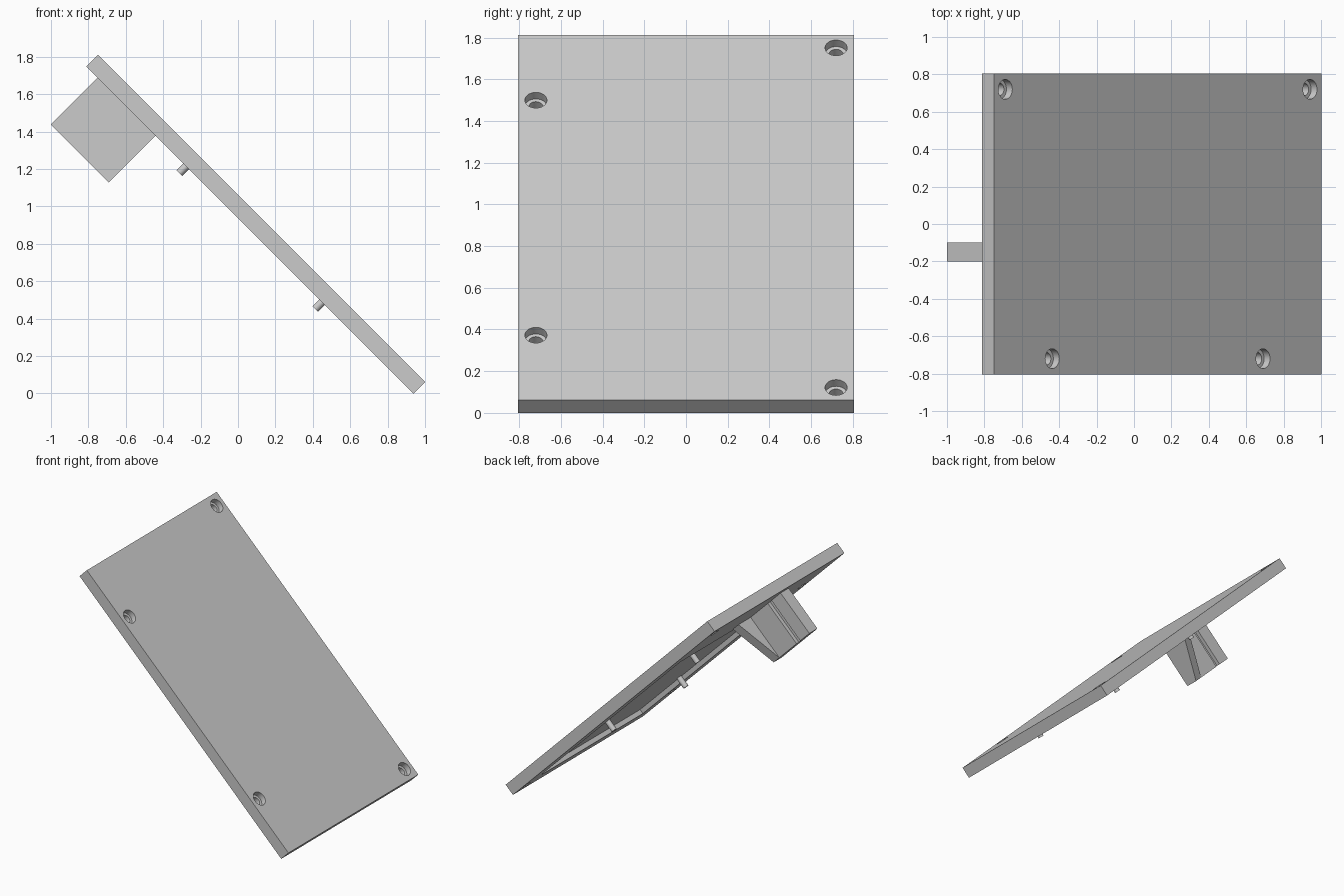
import bpy, bmesh
from mathutils import Matrix, Vector

cube = bpy.data.objects.get("Cube")
if cube:
    bpy.data.objects.remove(cube, do_unlink=True)

# Local frame: x runs down the slope, z is the panel normal
TILT = Matrix.Translation((0.095, 0, 0.905)) @ Matrix.Rotation(0.785398, 4, 'Y')
LENGTH, WIDTH, THICK = 2.475, 1.61, 0.089
UNDER = -THICK / 2

grey = bpy.data.materials.new("light grey")
grey.use_nodes = True
grey.diffuse_color = (0.6, 0.6, 0.6, 1)
grey.node_tree.nodes["Principled BSDF"].inputs["Base Color"].default_value = grey.diffuse_color


def finish(name, bm):
    bmesh.ops.recalc_face_normals(bm, faces=bm.faces)
    mesh = bpy.data.meshes.new(name)
    bm.to_mesh(mesh)
    bm.free()
    obj = bpy.data.objects.new(name, mesh)
    mesh.materials.append(grey)
    obj.matrix_world = TILT
    bpy.context.collection.objects.link(obj)
    return obj


def box(name, size, centre):
    bm = bmesh.new()
    bmesh.ops.create_cube(bm, size=1, matrix=Matrix.Translation(centre) @ Matrix.Diagonal((*size, 1)))
    return finish(name, bm)


def cylinder(name, radius, x, y, z0, z1):
    bm = bmesh.new()
    bmesh.ops.create_cone(bm, cap_ends=True, segments=32, radius1=radius, radius2=radius,
                          depth=z1 - z0, matrix=Matrix.Translation((x, y, (z0 + z1) / 2)))
    return finish(name, bm)


def prism(name, points, offset):
    bm = bmesh.new()
    face = bm.faces.new([bm.verts.new(p) for p in points])
    extruded = bmesh.ops.extrude_face_region(bm, geom=[face])["geom"]
    bmesh.ops.translate(bm, vec=Vector(offset),
                        verts=[v for v in extruded if isinstance(v, bmesh.types.BMVert)])
    return finish(name, bm)


def smooth(obj):
    bpy.ops.object.select_all(action='DESELECT')
    obj.select_set(True)
    bpy.context.view_layer.objects.active = obj
    bpy.ops.object.shade_smooth_by_angle(angle=0.6)


def cut(obj, cutter):
    mod = obj.modifiers.new("cut", 'BOOLEAN')
    mod.operation, mod.solver, mod.object = 'DIFFERENCE', 'EXACT', cutter
    bpy.context.view_layer.objects.active = obj
    bpy.ops.object.modifier_apply(modifier=mod.name)
    bpy.data.objects.remove(cutter, do_unlink=True)


# Sloping panel with a shallow recess in its underside, stopping short of the block
panel = box("panel", (LENGTH, WIDTH, THICK), (0, 0, 0))
RIM, DEPTH = 0.17, 0.035
UPPER, LOWER = -0.65, LENGTH / 2 - RIM
cut(panel, box("recess_cutter", (LOWER - UPPER, WIDTH - 2 * RIM, 2 * DEPTH),
               ((LOWER + UPPER) / 2, 0, UNDER)))

# Stepped screw holes at the corners
for side, reach in ((1, 1.152), (-1, 0.797)):
    for end in (-1, 1):
        cut(panel, cylinder("bore_cutter", 0.053, end * reach, side * 0.72, 0, 0.1))
        cut(panel, cylinder("screw_cutter", 0.034, end * reach, side * 0.72, -0.1, 0.05))
smooth(panel)

# Mounting pegs standing out of the recess
FLOOR = UNDER + DEPTH
for row, x in (("upper", -0.482), ("lower", 0.545)):
    for side, y in (("front", -0.59), ("back", 0.3)):
        smooth(cylinder(f"{row}_{side}_peg", 0.021, x, y, -0.095, FLOOR + 0.01))

# Support block under the upper end, with a groove along its back face
TOP, END, TIP = -1.152, -0.714, -0.398
outline = [(TOP, -0.2), (END, -0.2), (END, -0.1), (-0.995, -0.1), (-0.995, -0.13),
           (-1.04, -0.13), (-1.04, -0.1), (TOP, -0.1)]
prism("support_block", [(x, y, TIP) for x, y in outline], (0, 0, UNDER + 0.01 - TIP))

# Triangular gusset bracing the block
prism("support_gusset", [(END, -0.1, TIP), (END, -0.1, UNDER), (END, 0.05, UNDER)], (-0.07, 0, 0))
